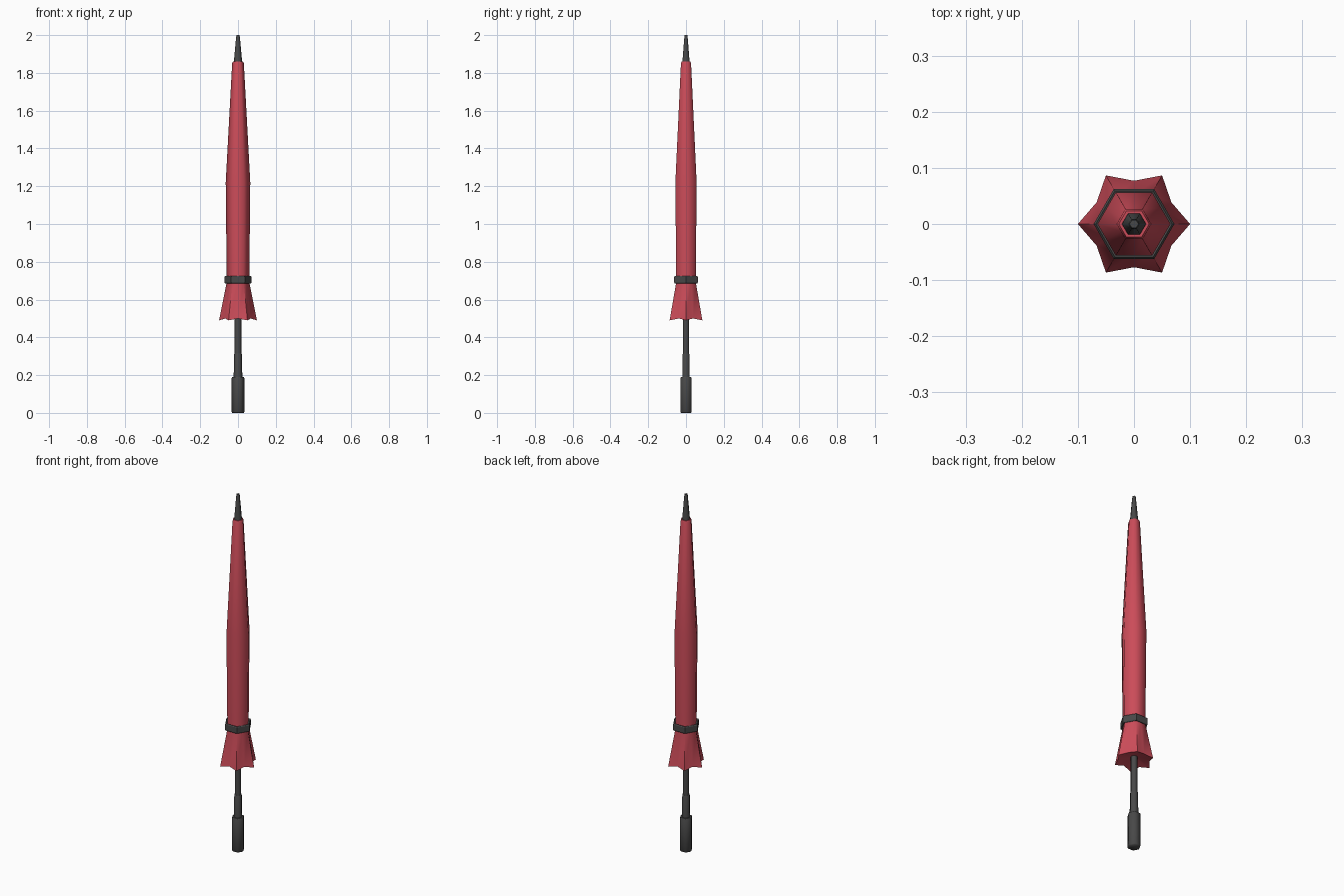
import bpy, bmesh, math

if "Cube" in bpy.data.objects:
    bpy.data.objects.remove(bpy.data.objects["Cube"])


def material(name, rgb):
    m = bpy.data.materials.new(name)
    m.diffuse_color = (*rgb, 1)
    m.use_nodes = True
    m.node_tree.nodes["Principled BSDF"].inputs["Base Color"].default_value = m.diffuse_color
    return m


RED = material("red fabric", (0.60, 0.072, 0.10))
GREY = material("dark grey", (0.065, 0.065, 0.065))
C = math.cos(math.pi / 6)


def lathe(name, rows, mat, caps=True, closed=False, sides=12, smooth=65):
    """Stack rings. Row = (z at corners, corner radius[, z at mids, mid radius])."""
    bm = bmesh.new()
    rings = []
    for row in rows:
        z, r = row[:2]
        zm, rm = row[2:] if len(row) == 4 else (z, r * C)
        ring = []
        for i in range(sides):
            a = 2 * math.pi * i / sides
            mid = sides == 12 and i % 2
            rr, zz = (rm, zm) if mid else (r, z)
            ring.append(bm.verts.new((rr * math.cos(a), rr * math.sin(a), zz)))
        rings.append(ring)
    pairs = list(zip(rings, rings[1:]))
    if closed:
        pairs.append((rings[-1], rings[0]))
    for a, b in pairs:
        for i in range(sides):
            j = (i + 1) % sides
            bm.faces.new((a[i], a[j], b[j], b[i]))
    if caps:
        bm.faces.new(rings[0][::-1])
        bm.faces.new(rings[-1])
    bmesh.ops.recalc_face_normals(bm, faces=bm.faces)
    me = bpy.data.meshes.new(name)
    bm.to_mesh(me)
    bm.free()
    me.materials.append(mat)
    ob = bpy.data.objects.new(name, me)
    bpy.context.collection.objects.link(ob)
    bpy.context.view_layer.objects.active = ob
    ob.select_set(True)
    if smooth:
        bpy.ops.object.shade_smooth_by_angle(angle=math.radians(smooth))
    ob.select_set(False)
    return ob


# Folded canopy: shallow underside, flared star hem, long tapering body
lathe("canopy", [
    (0.515, 0.02),
    (0.49, 0.10, 0.50, 0.077),
    (0.69, 0.060),
    (0.73, 0.060),
    (1.22, 0.065),
    (1.85, 0.031),
    (1.86, 0.027),
], RED)

# Strap around the canopy, with slightly bevelled edges
lathe("strap", [
    (0.69, 0.056), (0.685, 0.068), (0.69, 0.072),
    (0.72, 0.072), (0.725, 0.068), (0.72, 0.056),
], GREY, caps=False, closed=True, sides=6, smooth=0)

# Shaft, lower sleeve, handle and tip
lathe("shaft", [(0.18, 0.018), (0.53, 0.018)], GREY, sides=6)
lathe("shaft_sleeve", [(0.18, 0.023), (0.31, 0.021), (0.315, 0.019)], GREY, sides=6)
lathe("handle", [(0.0, 0.030), (0.006, 0.034), (0.184, 0.034), (0.19, 0.031)],
      GREY, sides=6)
lathe("tip", [(1.85, 0.022), (1.87, 0.021), (1.99, 0.010), (2.0, 0.008)],
      GREY, sides=6)
